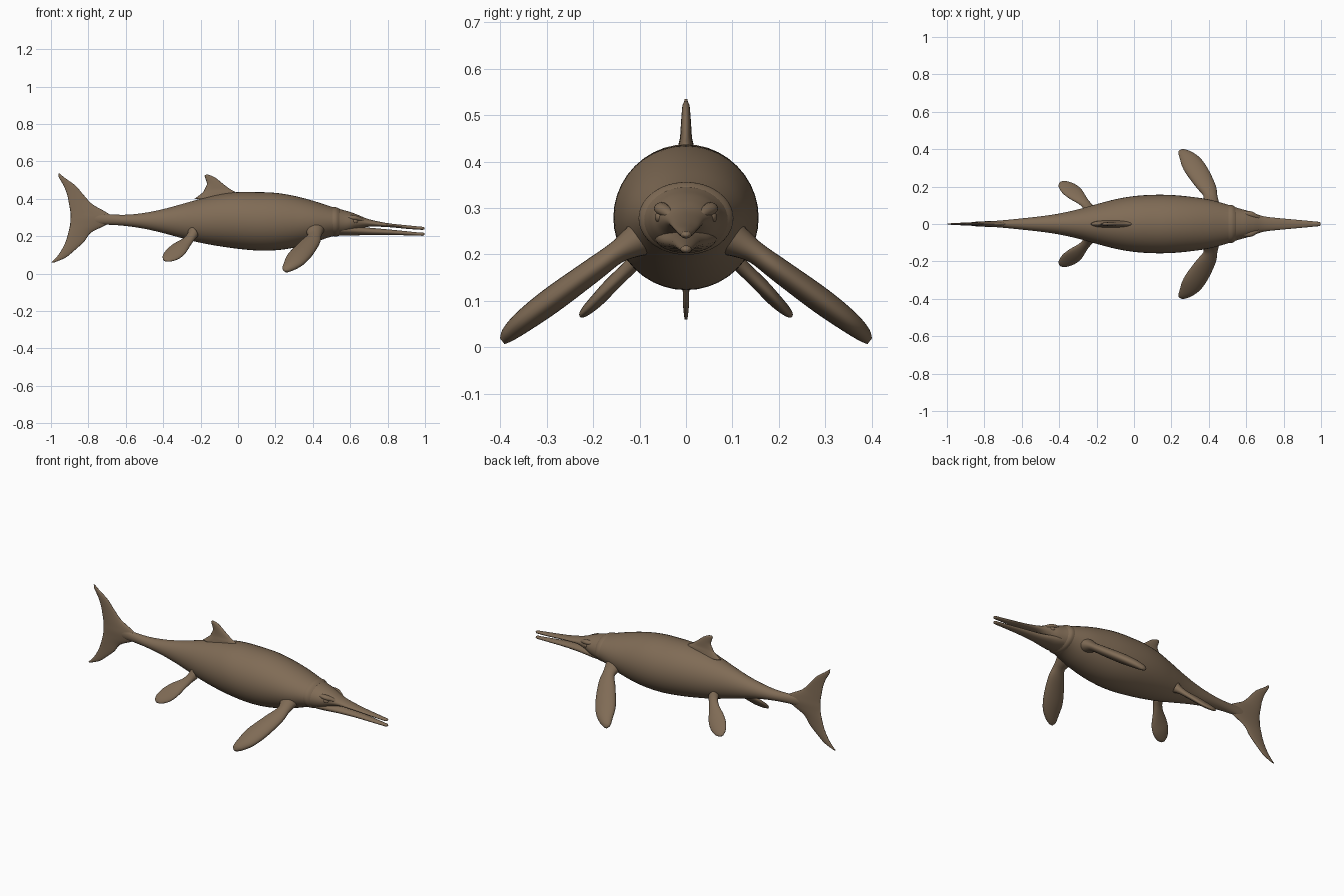
import bpy, bmesh, math
from mathutils import Vector

skin = bpy.data.materials.new("brown skin")
skin.diffuse_color = (0.215, 0.148, 0.092, 1)


def smooth_path(rows, steps=5):
    """Catmull-Rom interpolation through rows of numbers."""
    out = []
    for i in range(len(rows) - 1):
        a, b, c, d = (rows[max(i - 1, 0)], rows[i], rows[i + 1],
                      rows[min(i + 2, len(rows) - 1)])
        for k in range(steps):
            t = k / steps
            out.append([0.5 * (2 * q + (r - p) * t + (2 * p - 5 * q + 4 * r - s) * t * t
                               + (3 * q - p - 3 * r + s) * t ** 3)
                        for p, q, r, s in zip(a, b, c, d)])
    out.append(list(rows[-1]))
    return out


def loft(name, sections, u, v, sides=32, mirror=False):
    """Skin ellipses (x, y, z, radius along u, radius along v)."""
    u, v = Vector(u).normalized(), Vector(v).normalized()
    bm = bmesh.new()
    rings = []
    for x, y, z, ru, rv in smooth_path(sections):
        ring = []
        for k in range(sides):
            a = 2 * math.pi * k / sides
            ring.append(bm.verts.new(Vector((x, y, z)) + u * ru * math.cos(a) + v * rv * math.sin(a)))
        rings.append(ring)
    for r, s in zip(rings, rings[1:]):
        for k in range(sides):
            n = (k + 1) % sides
            bm.faces.new((r[k], r[n], s[n], s[k]))
    bm.faces.new(rings[0])
    bm.faces.new(rings[-1])
    bmesh.ops.recalc_face_normals(bm, faces=bm.faces)
    me = bpy.data.meshes.new(name)
    bm.to_mesh(me)
    bm.free()
    ob = bpy.data.objects.new(name, me)
    bpy.context.collection.objects.link(ob)
    finish(ob, mirror)
    return ob


def finish(ob, mirror=False):
    ob.data.materials.append(skin)
    for p in ob.data.polygons:
        p.use_smooth = True
    if mirror:
        m = ob.modifiers.new("mirror", 'MIRROR')
        m.use_axis = (False, True, False)


def body_rows(rows):
    """(x, top, bottom, half width) to ellipse sections."""
    return [(x, 0, (t + b) / 2, w, (t - b) / 2) for x, t, b, w in rows]


# Body running into the upper jaw
loft("body", body_rows([
    (-0.88, 0.305, 0.285, 0.004), (-0.80, 0.325, 0.263, 0.012), (-0.70, 0.318, 0.262, 0.020),
    (-0.60, 0.315, 0.255, 0.030), (-0.50, 0.325, 0.240, 0.041), (-0.40, 0.345, 0.217, 0.056),
    (-0.30, 0.372, 0.190, 0.078), (-0.20, 0.400, 0.165, 0.106), (-0.10, 0.424, 0.147, 0.132),
    (0.00, 0.436, 0.133, 0.149), (0.10, 0.436, 0.124, 0.156), (0.20, 0.432, 0.125, 0.155),
    (0.30, 0.416, 0.139, 0.146), (0.40, 0.390, 0.165, 0.131), (0.50, 0.358, 0.198, 0.104),
    (0.56, 0.341, 0.205, 0.084), (0.60, 0.330, 0.217, 0.073), (0.64, 0.315, 0.236, 0.058),
    (0.70, 0.291, 0.251, 0.040), (0.80, 0.270, 0.249, 0.029), (0.90, 0.259, 0.240, 0.020),
    (0.97, 0.252, 0.235, 0.013), (0.99, 0.250, 0.235, 0.011), (0.998, 0.246, 0.239, 0.005)]),
    (0, 1, 0), (0, 0, 1), 40)

# Lower jaw
loft("lower_jaw", body_rows([
    (0.50, 0.275, 0.208, 0.070), (0.57, 0.268, 0.203, 0.066), (0.63, 0.255, 0.205, 0.054),
    (0.70, 0.246, 0.206, 0.038), (0.80, 0.237, 0.207, 0.027), (0.90, 0.227, 0.205, 0.019),
    (0.97, 0.220, 0.203, 0.013), (0.99, 0.219, 0.203, 0.011), (0.998, 0.215, 0.207, 0.005)]),
    (0, 1, 0), (0, 0, 1), 24)

# Skin fold round the neck
loft("neck_fold", body_rows([
    (0.50, 0.356, 0.202, 0.102), (0.525, 0.355, 0.199, 0.101), (0.545, 0.345, 0.205, 0.088)]),
    (0, 1, 0), (0, 0, 1), 40)

# Crescent tail fin
loft("tail_fin", [
    (-0.957, 0, 0.535, 0.004, 0.003), (-0.942, 0, 0.513, 0.015, 0.006),
    (-0.900, 0, 0.470, 0.032, 0.007), (-0.869, 0, 0.420, 0.044, 0.008),
    (-0.840, 0, 0.370, 0.063, 0.010), (-0.800, 0, 0.328, 0.096, 0.013),
    (-0.780, 0, 0.295, 0.116, 0.015), (-0.802, 0, 0.260, 0.096, 0.013),
    (-0.846, 0, 0.220, 0.061, 0.010), (-0.873, 0, 0.170, 0.049, 0.008),
    (-0.913, 0, 0.120, 0.034, 0.007), (-0.948, 0, 0.085, 0.025, 0.006),
    (-0.990, 0, 0.060, 0.008, 0.003)], (1, 0, 0), (0, 1, 0), 24)

# Dorsal fin
loft("dorsal_fin", [
    (-0.112, 0, 0.400, 0.120, 0.022), (-0.100, 0, 0.433, 0.090, 0.017),
    (-0.110, 0, 0.452, 0.068, 0.013), (-0.123, 0, 0.480, 0.043, 0.011),
    (-0.144, 0, 0.508, 0.030, 0.009), (-0.159, 0, 0.523, 0.019, 0.007),
    (-0.165, 0, 0.529, 0.006, 0.003)], (1, 0, 0), (0, 1, 0), 24)

# Front flippers
loft("front_flipper", [
    (0.405, 0.085, 0.240, 0.060, 0.045), (0.410, 0.125, 0.218, 0.042, 0.030),
    (0.407, 0.155, 0.200, 0.038, 0.024), (0.382, 0.205, 0.163, 0.055, 0.026),
    (0.332, 0.290, 0.101, 0.066, 0.028), (0.300, 0.350, 0.056, 0.055, 0.024),
    (0.273, 0.383, 0.028, 0.036, 0.017), (0.261, 0.396, 0.013, 0.012, 0.008)],
    (1, 0, 0), (0, 0.61, 0.79), 24, True)

# Rear flippers
loft("rear_flipper", [
    (-0.240, 0.070, 0.225, 0.038, 0.030), (-0.250, 0.095, 0.200, 0.028, 0.020),
    (-0.272, 0.122, 0.172, 0.030, 0.016), (-0.312, 0.160, 0.135, 0.046, 0.016),
    (-0.348, 0.188, 0.105, 0.047, 0.015), (-0.380, 0.212, 0.082, 0.031, 0.011),
    (-0.394, 0.222, 0.072, 0.010, 0.005)],
    (0.70, 0.50, -0.50), (0, 0.69, 0.72), 24, True)

# Brow ridges above the eyes
loft("brow_ridge", [
    (0.570, 0.050, 0.303, 0.004, 0.004), (0.590, 0.052, 0.301, 0.014, 0.011),
    (0.625, 0.051, 0.298, 0.017, 0.013), (0.655, 0.041, 0.291, 0.012, 0.011),
    (0.690, 0.026, 0.278, 0.004, 0.004)], (0, 1, 0), (0, 0, 1), 16, True)

# Eyes and their lids
turn = (math.radians(90), 0, math.radians(20))
ROT = Vector((0.627, 0.056, 0.280))
for name in ("eye", "eyelid"):
    if name == "eye":
        bpy.ops.mesh.primitive_uv_sphere_add(segments=24, ring_count=12, radius=0.013)
    else:
        bpy.ops.mesh.primitive_torus_add(major_radius=0.016, minor_radius=0.004,
                                         major_segments=32, minor_segments=10)
    ob = bpy.context.object
    ob.name = name
    ob.scale = (1.25, 0.9, 0.8)
    ob.rotation_euler = (turn[0], 0, -turn[2])
    ob.location = ROT
    bpy.ops.object.transform_apply(location=True, rotation=True, scale=True)
    finish(ob, True)
